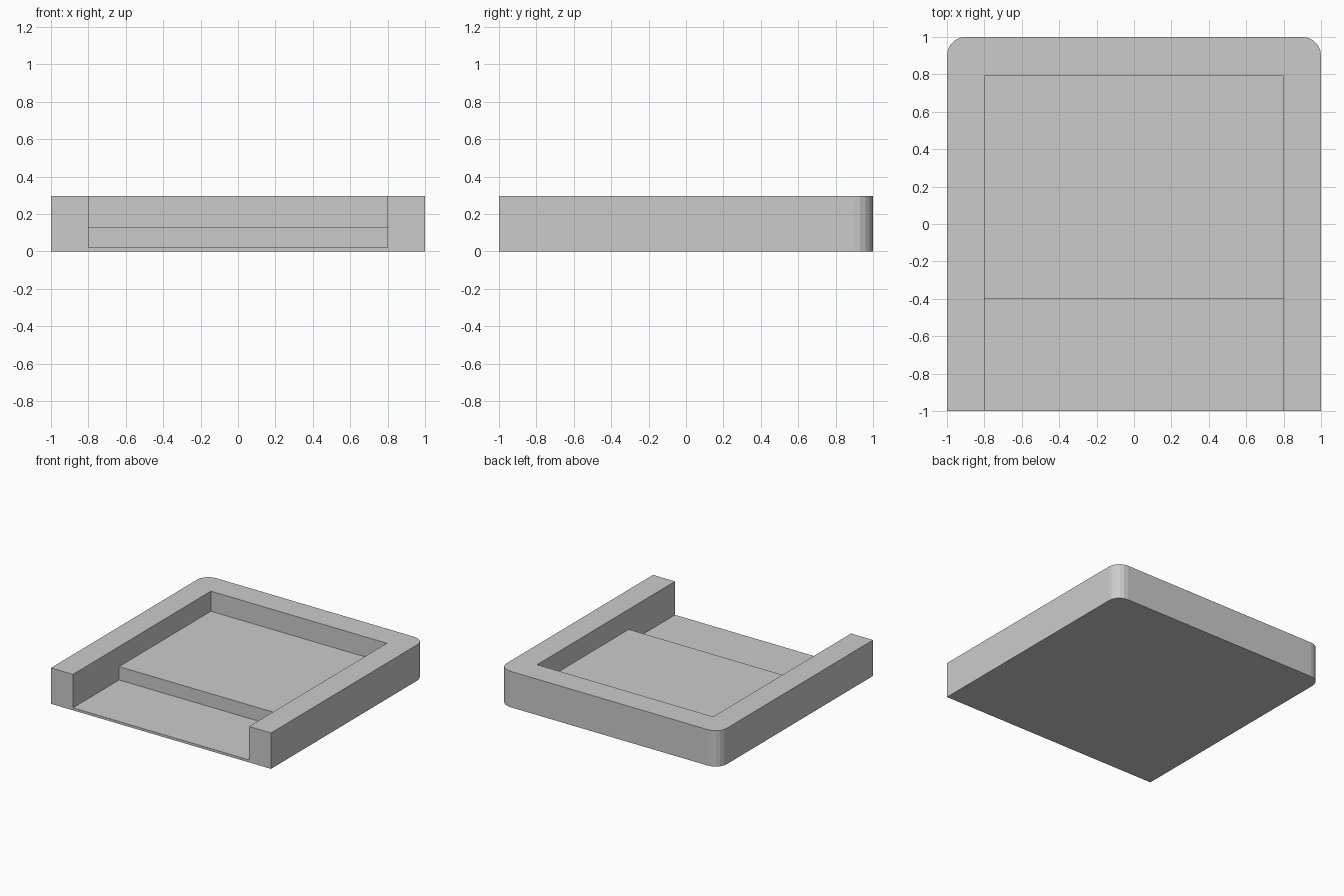
import bpy
import bmesh

cube = bpy.data.objects.get("Cube")
if cube:
    bpy.data.objects.remove(cube, do_unlink=True)

grey = bpy.data.materials.new("light_grey")
grey.use_nodes = True
colour = (0.6, 0.6, 0.6, 1)
grey.diffuse_color = colour
grey.node_tree.nodes["Principled BSDF"].inputs["Base Color"].default_value = colour

HEIGHT = 0.295
FLOOR = 0.02
STEP = 0.13


def make_prism(name, points, offset):
    """Extrude a closed profile of 3D points along an offset."""
    bm = bmesh.new()
    face = bm.faces.new([bm.verts.new(p) for p in points])
    ext = bmesh.ops.extrude_face_region(bm, geom=[face])
    verts = [v for v in ext["geom"] if isinstance(v, bmesh.types.BMVert)]
    bmesh.ops.translate(bm, verts=verts, vec=offset)
    bmesh.ops.recalc_face_normals(bm, faces=bm.faces)
    mesh = bpy.data.meshes.new(name)
    bm.to_mesh(mesh)
    bm.free()
    mesh.materials.append(grey)
    obj = bpy.data.objects.new(name, mesh)
    bpy.context.collection.objects.link(obj)
    return obj


# Tray block with its two rear upright edges rounded
tray = make_prism("tray", [(-1, -1, 0), (1, -1, 0), (1, 1, 0), (-1, 1, 0)], (0, 0, HEIGHT))
bm = bmesh.new()
bm.from_mesh(tray.data)
rear = [e for e in bm.edges if all(v.co.y > 0.9 for v in e.verts)
        and e.verts[0].co.x == e.verts[1].co.x]
bmesh.ops.bevel(bm, geom=rear, offset=0.1, segments=5, profile=0.5, affect="EDGES")
bm.to_mesh(tray.data)
bm.free()

# Stepped recess, open at the front and top
profile = [(-1.2, FLOOR), (-0.4, FLOOR), (-0.4, STEP), (0.79, STEP), (0.79, 0.5), (-1.2, 0.5)]
cutter = make_prism("recess_cutter", [(-0.8, y, z) for y, z in profile], (1.6, 0, 0))
cutter.hide_render = True
cut = tray.modifiers.new("recess", "BOOLEAN")
cut.operation = "DIFFERENCE"
cut.solver = "EXACT"
cut.object = cutter

# Bake the cut and discard the cutter
bpy.context.view_layer.objects.active = tray
bpy.ops.object.modifier_apply(modifier=cut.name)
bpy.data.objects.remove(cutter, do_unlink=True)
